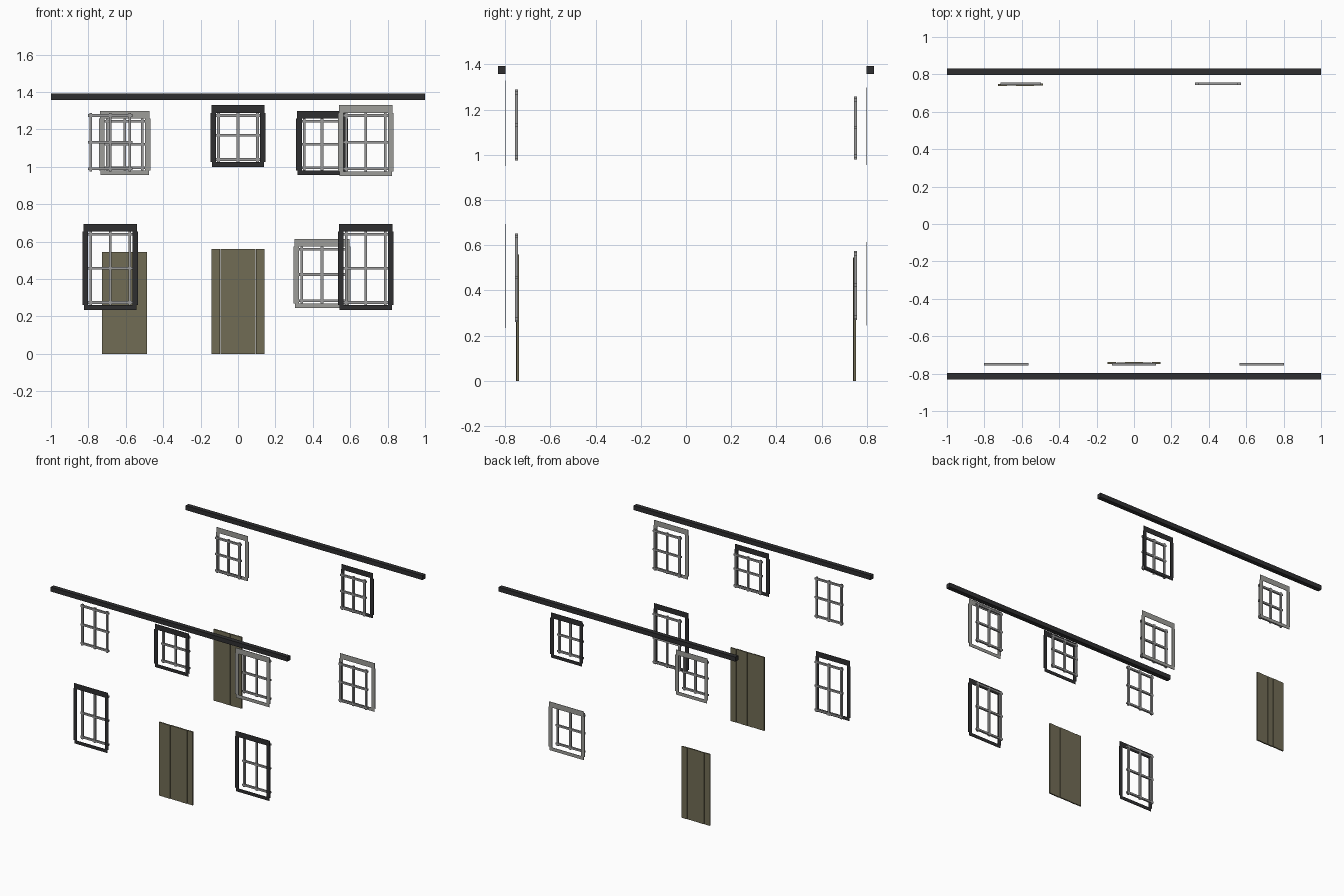
import bpy, bmesh

if "Cube" in bpy.data.objects:
    bpy.data.objects.remove(bpy.data.objects["Cube"])


def material(name, rgb):
    m = bpy.data.materials.new(name)
    m.diffuse_color = (*rgb, 1)
    m.use_nodes = True
    m.node_tree.nodes["Principled BSDF"].inputs["Base Color"].default_value = m.diffuse_color
    return m


DARK = material("charcoal", (0.028, 0.028, 0.03))
GREY = material("stone grey", (0.34, 0.34, 0.32))
BAR = material("bar grey", (0.32, 0.32, 0.32))
WOOD = material("olive wood", (0.165, 0.15, 0.09))


def boxes(name, mat, items):
    """One object from boxes given as (x0, x1, y0, y1, z0, z1)."""
    bm = bmesh.new()
    for x0, x1, y0, y1, z0, z1 in items:
        r = bmesh.ops.create_cube(bm, size=1)
        for v in r["verts"]:
            v.co = ((x0 + x1) / 2 + v.co.x * (x1 - x0),
                    (y0 + y1) / 2 + v.co.y * (y1 - y0),
                    (z0 + z1) / 2 + v.co.z * (z1 - z0))
    me = bpy.data.meshes.new(name)
    bm.to_mesh(me)
    bm.free()
    me.materials.append(mat)
    ob = bpy.data.objects.new(name, me)
    bpy.context.collection.objects.link(ob)
    return ob


def span(side, a, b):
    """Depth range on the front (-1) or back (+1) wall."""
    return tuple(sorted((side * a, side * b)))


def window(name, side, cx, half, z0, z1, mid, frame):
    """Opening half-width and heights; frame is a material or None."""
    # glazing bars, outer ones set in so that the ends cross
    y = span(side, 0.743, 0.757)
    w, inset = 0.007, 0.014
    items = [(cx + dx - w, cx + dx + w, *y, z0, z1)
             for dx in (-half + inset, 0, half - inset)]
    items += [(cx - half, cx + half, *y, z - w, z + w)
              for z in (z0 + inset, mid, z1 - inset)]
    boxes(name + "_glazing_bars", BAR, items)
    # flat surround: wide lintel, two jambs, sill
    if frame:
        y = span(side, 0.796, 0.799)
        o = half + 0.03
        boxes(name + "_surround", frame, [
            (cx - o + 0.005, cx + o - 0.005, *y, z1, z1 + 0.041),
            (cx - o, cx - half, *y, z0, z1),
            (cx + half, cx + o, *y, z0, z1),
            (cx - o + 0.008, cx + o - 0.008, *y, z0 - 0.025, z0)])


def door(name, side, cx, half, height, planks):
    step = 2 * half / planks
    items = []
    for i in range(planks):
        x = cx - half + i * step
        d = 0.002 if i % 3 == 1 else 0
        items.append((x + 0.0008, x + step - 0.0008,
                      *span(side, 0.739 + d, 0.749 + d), 0, height))
    boxes(name, WOOD, items)


# front wall
window("front_lower_left_window", -1, -0.683, 0.118, 0.26, 0.653, 0.457, DARK)
window("front_lower_right_window", -1, 0.683, 0.118, 0.26, 0.653, 0.457, DARK)
window("front_upper_left_window", -1, -0.683, 0.118, 0.975, 1.288, 1.132, None)
window("front_upper_right_window", -1, 0.683, 0.118, 0.975, 1.288, 1.132, GREY)
window("front_upper_middle_window", -1, 0, 0.118, 1.025, 1.288, 1.168, DARK)
door("front_door", -1, 0, 0.143, 0.56, 6)

# back wall
window("back_upper_left_window", 1, -0.606, 0.108, 0.98, 1.257, 1.12, GREY)
window("back_upper_right_window", 1, 0.449, 0.108, 0.98, 1.257, 1.12, DARK)
window("back_lower_window", 1, 0.449, 0.122, 0.27, 0.574, 0.424, GREY)
door("back_door", 1, -0.607, 0.12, 0.545, 5)

# eaves gutters
for side, label in ((-1, "front"), (1, "back")):
    boxes(label + "_gutter", DARK, [(-1, 1, *span(side, 0.797, 0.831), 1.358, 1.392)])
